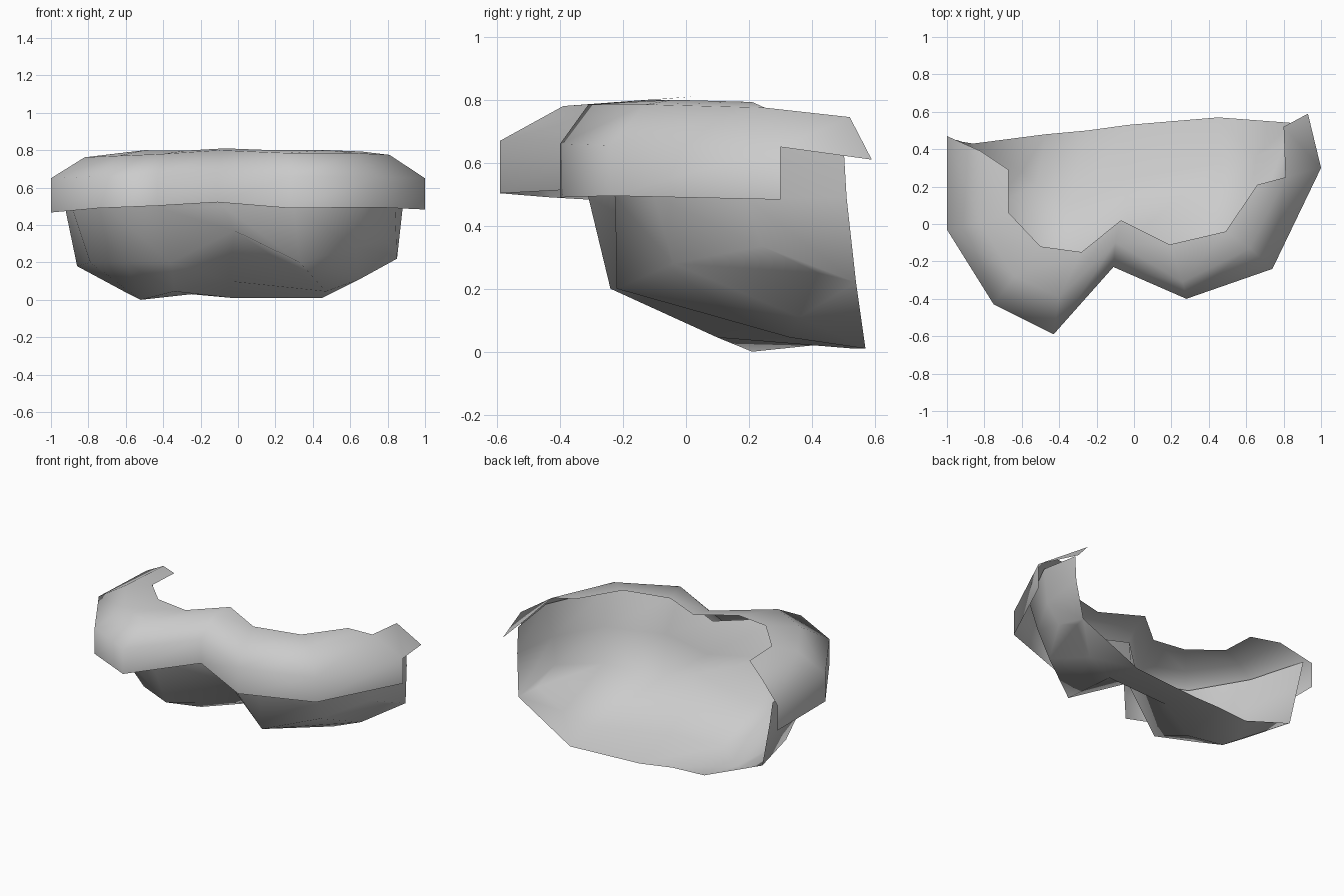
import bpy, bmesh


def loft(name, columns, extra=()):
    """Skin neighbouring columns of points into an open, smooth-shaded sheet."""
    bm = bmesh.new()
    quads = list(extra)
    for a, b in zip(columns, columns[1:]):
        quads += [(a[i], b[i], b[i + 1], a[i + 1]) for i in range(len(a) - 1)]
    for quad in quads:
        pts = list(dict.fromkeys(quad))      # collapsed corners become triangles
        if len(pts) > 2:
            bm.faces.new([bm.verts.new(p) for p in pts])
    bmesh.ops.remove_doubles(bm, verts=bm.verts, dist=0.001)
    bmesh.ops.recalc_face_normals(bm, faces=bm.faces)
    for f in bm.faces:
        f.smooth = True
    mesh = bpy.data.meshes.new(name)
    bm.to_mesh(mesh)
    bm.free()
    obj = bpy.data.objects.new(name, mesh)
    bpy.context.collection.objects.link(obj)
    return obj


# Upper band: outer wall (x, y, bottom z, top z), then shoulder and inner lip
wall = [(-1, .47, .465, .63), (-1, -.03, .467, .65), (-.75, -.43, .49, .66),
        (-.43, -.59, .503, .67), (-.11, -.23, .522, .68), (.28, -.4, .49, .66),
        (.74, -.24, .495, .655), (1, .3, .483, .65)]
shoulder = [(-.82, .39, .74), (-.82, .0, .762), (-.64, -.28, .77),
            (-.40, -.39, .78), (-.10, -.1, .80), (.26, -.31, .785),
            (.62, -.13, .785), (.81, .25, .775)]
lip = [(-.67, .29, .77), (-.67, .06, .78), (-.5, -.12, .80),
       (-.28, -.15, .798), (-.07, .02, .81), (.19, -.11, .80),
       (.49, -.04, .80), (.66, .21, .793)]
band_columns = [[(x, y, lo), (x, y, hi), s, l]
                for (x, y, lo, hi), s, l in zip(wall, shoulder, lip)]

# Pointed flap closing the right end of the band
flap = [(1, .3, .65), (.93, .59, .61), (.80, .52, .745), (.81, .25, .775)]
loft("upper_band", band_columns, [flap])

# Lower bowl: upper rim, band line, lower crease, floor, open back edge
bowl_columns = [
    [(-.95, .45, .63), (-.92, .44, .47), (-.86, .43, .18), (-.86, .43, .18), (-.86, .43, .18)],
    [(-.91, .00, .69), (-.88, .00, .47), (-.79, .08, .20), (-.60, .28, .04), (-.47, .48, .03)],
    [(-.71, -.34, .69), (-.69, -.27, .48), (-.60, -.13, .20), (-.52, .21, .00), (-.47, .48, .03)],
    [(-.42, -.46, .70), (-.42, -.31, .49), (-.36, -.24, .20), (-.34, .10, .045), (-.25, .50, .03)],
    [(-.09, -.15, .71), (-.08, -.12, .50), (-.02, -.08, .37), (-.05, .23, .10), (-.03, .53, .01)],
    [(.28, -.33, .71), (.30, -.225, .49), (.33, -.22, .20), (.47, .33, .045), (.45, .57, .01)],
    [(.69, -.16, .71), (.67, -.10, .49), (.63, -.04, .28), (.65, .36, .11), (.45, .57, .01)],
    [(.88, .21, .70), (.84, .19, .49), (.79, .24, .335), (.80, .42, .25), (.85, .54, .22)],
    [(.88, .50, .66), (.88, .51, .49), (.85, .54, .22), (.85, .54, .22), (.85, .54, .22)],
]
loft("lower_bowl", bowl_columns)
